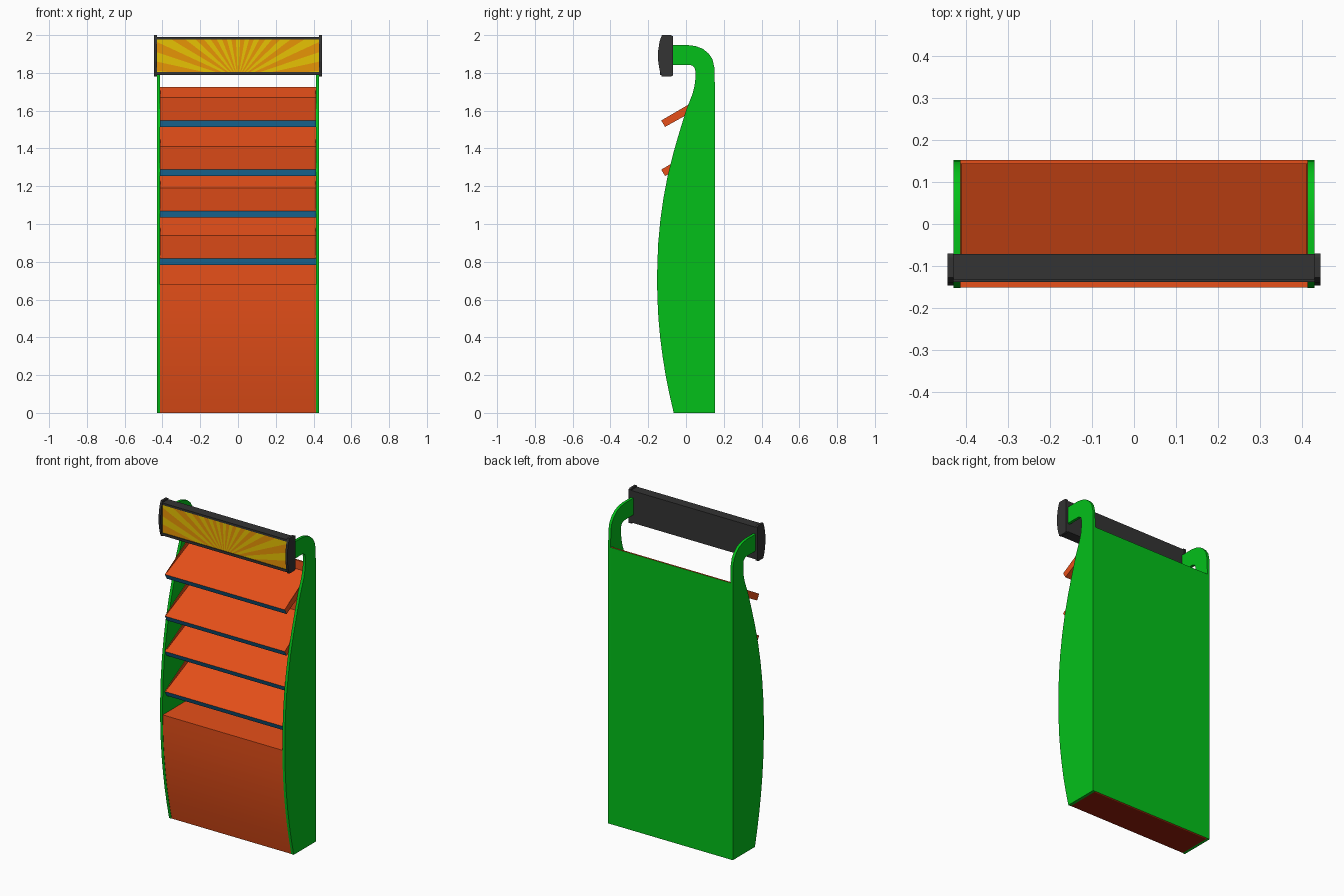
import bpy, bmesh, math
from mathutils import Vector

if "Cube" in bpy.data.objects:
    bpy.data.objects.remove(bpy.data.objects["Cube"])


def material(name, rgb):
    m = bpy.data.materials.new(name)
    m.diffuse_color = (*rgb, 1)
    m.use_nodes = True
    m.node_tree.nodes["Principled BSDF"].inputs["Base Color"].default_value = m.diffuse_color
    return m


GREEN = material("green", (0.001, 0.53, 0.01))
ORANGE = material("red_orange", (0.82, 0.081, 0.01))
DARK_RED = material("dark_red", (0.3, 0.012, 0.003))
BLUE = material("blue", (0.018, 0.26, 0.56))
DARK = material("charcoal", (0.033, 0.033, 0.033))
YELLOW = material("yellow", (0.86, 0.58, 0.001))
AMBER = material("amber", (0.86, 0.32, 0.002))


def finish(name, bm, mats, rule=None):
    bm.normal_update()
    if rule:
        for f in bm.faces:
            f.material_index = rule(f)
    me = bpy.data.meshes.new(name)
    bm.to_mesh(me)
    bm.free()
    for m in mats:
        me.materials.append(m)
    ob = bpy.data.objects.new(name, me)
    bpy.context.collection.objects.link(ob)
    return ob


def prism(name, profile, x0, x1, mats, rule=None):
    """Extrude a (y, z) outline along x."""
    bm = bmesh.new()
    a = [bm.verts.new((x0, y, z)) for y, z in profile]
    b = [bm.verts.new((x1, y, z)) for y, z in profile]
    n = len(profile)
    bm.faces.new(a)
    bm.faces.new(b[::-1])
    for i in range(n):
        j = (i + 1) % n
        bm.faces.new((a[i], b[i], b[j], a[j]))
    bmesh.ops.recalc_face_normals(bm, faces=bm.faces)
    return finish(name, bm, mats, rule)


def smooth(ob):
    bpy.ops.object.select_all(action='DESELECT')
    ob.select_set(True)
    bpy.context.view_layer.objects.active = ob
    bpy.ops.object.shade_smooth_by_angle(angle=math.radians(25))


def rect(y0, y1, z0, z1):
    return [(y0, z0), (y1, z0), (y1, z1), (y0, z1)]


# bowed front edge shared by the side panels and the base
FRONT = [(-0.065, 0), (-0.088, 0.1), (-0.108, 0.2), (-0.124, 0.3), (-0.137, 0.4),
         (-0.146, 0.5), (-0.151, 0.6), (-0.153, 0.68), (-0.152, 0.78), (-0.147, 0.9),
         (-0.136, 1.02), (-0.119, 1.14), (-0.096, 1.26), (-0.066, 1.38),
         (-0.034, 1.49), (0.0, 1.6), (0.035, 1.69)]
# neck that hooks forward to carry the header
HOOK = [(0.045, 1.73), (0.05, 1.77), (0.05, 1.81), (0.045, 1.828), (0.034, 1.838),
        (0.02, 1.842), (-0.08, 1.842), (-0.08, 1.947), (0.01, 1.947), (0.05, 1.942),
        (0.09, 1.927), (0.12, 1.902), (0.14, 1.872), (0.15, 1.83), (0.153, 1.725), (0.153, 0)]

# side panels and header end caps
CAP = [(-0.07, 1.785), (-0.07, 1.995), (-0.08, 2.0), (-0.128, 2.0), (-0.14, 1.965),
       (-0.147, 1.92), (-0.147, 1.86), (-0.14, 1.815), (-0.128, 1.78), (-0.08, 1.78)]
for side, s in (("left", -1), ("right", 1)):
    smooth(prism(side + "_panel", FRONT + HOOK, s * 0.413, s * 0.43, [GREEN]))
    prism(side + "_header_cap", CAP, s * 0.43, s * 0.444, [DARK])

# back board: green outside, orange inside
prism("back_board", rect(0.143, 0.153, 0, 1.725), -0.4129, 0.4129, [ORANGE, GREEN],
      lambda f: int(f.normal.y > 0.5))

# closed base with bowed front and dark underside
base = [(y + 0.002, z) for y, z in FRONT[:8]] + [(0.143, 0.68), (0.143, 0)]
smooth(prism("base_box", base, -0.413, 0.413, [ORANGE, DARK_RED],
             lambda f: int(f.normal.z < -0.9)))

# sloping shelves with blue front edges and low side cheeks
for i, z in enumerate((1.55, 1.29, 1.07, 0.82), 1):
    floor = [(-0.131, z - 0.002), (-0.111, z - 0.036), (0.143, z + 0.105), (0.143, z + 0.12)]
    prism(f"shelf_{i}", floor, -0.413, 0.413, [ORANGE, BLUE],
          lambda f: int(f.normal.y < -0.6))
    cheek = [(-0.131, z - 0.002), (0.143, z + 0.115), (0.143, z + 0.158)]
    for side, s in (("left", -1), ("right", 1)):
        prism(f"shelf_{i}_{side}_cheek", cheek, s * 0.41, s * 0.413, [ORANGE])

# header box with top and bottom rails
prism("header_box", rect(-0.13, -0.072, 1.79, 1.99), -0.43, 0.43, [DARK])
prism("header_bottom_rail", rect(-0.138, -0.128, 1.79, 1.806), -0.43, 0.43, [DARK])
prism("header_top_rail", rect(-0.132, -0.128, 1.976, 1.99), -0.43, 0.43, [DARK])

# header face cut into sunburst rays
RAYS, HUB = 29, Vector((0, -0.134, 1.765))
bm = bmesh.new()
bm.faces.new([bm.verts.new((x, -0.134, z)) for x, z in
              ((-0.428, 1.806), (0.428, 1.806), (0.428, 1.978), (-0.428, 1.978))])
for k in range(1, RAYS):
    t = math.pi * k / RAYS
    bmesh.ops.bisect_plane(bm, geom=bm.verts[:] + bm.edges[:] + bm.faces[:],
                           plane_co=HUB, plane_no=(-math.sin(t), 0, math.cos(t)))


def ray_colour(f):
    d = f.calc_center_median() - HUB
    return int(math.atan2(d.z, d.x) / math.pi * RAYS) % 2


finish("header_sunburst", bm, [YELLOW, AMBER], ray_colour)
